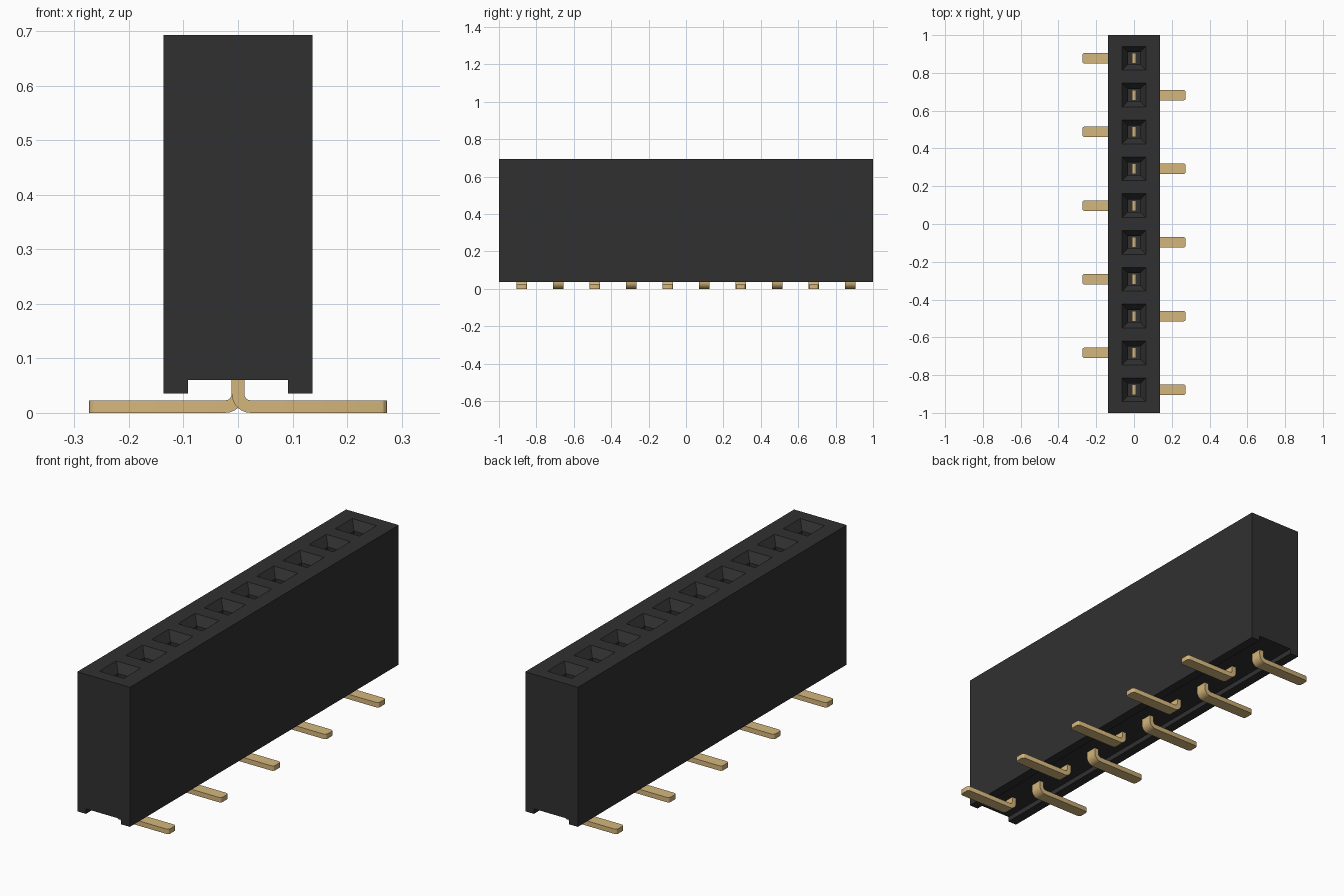
import bpy, bmesh
from math import cos, sin, pi, radians

if "Cube" in bpy.data.objects:
    bpy.data.objects.remove(bpy.data.objects["Cube"])

COUNT, PITCH = 10, 0.195
HALF_W, TOP, FOOT, CHANNEL_Z, CHANNEL_W = 0.137, 0.693, 0.036, 0.06, 0.092
PIN_T, PIN_W, REACH, SOCKET_FLOOR = 0.023, 0.056, 0.273, 0.3


def material(name, color, roughness):
    m = bpy.data.materials.new(name)
    m.use_nodes = True
    m.diffuse_color = color
    bsdf = m.node_tree.nodes["Principled BSDF"]
    bsdf.inputs["Base Color"].default_value = color
    bsdf.inputs["Roughness"].default_value = roughness
    return m


def finish(bm, name, mat):
    bmesh.ops.remove_doubles(bm, verts=bm.verts, dist=0.0001)
    bmesh.ops.recalc_face_normals(bm, faces=bm.faces)
    mesh = bpy.data.meshes.new(name)
    bm.to_mesh(mesh)
    bm.free()
    mesh.materials.append(mat)
    mesh.shade_smooth()
    mesh.set_sharp_from_angle(angle=radians(30))
    obj = bpy.data.objects.new(name, mesh)
    bpy.context.collection.objects.link(obj)
    return obj


def bridge(bm, a, b):
    for i in range(len(a)):
        j = (i + 1) % len(a)
        bm.faces.new((a[i], a[j], b[j], b[i]))


black = material("black plastic", (0.03, 0.03, 0.03, 1), 0.6)
gold = material("gold metal", (0.66, 0.47, 0.2, 1), 0.5)
centres = [(i - (COUNT - 1) / 2) * PITCH for i in range(COUNT)]

# Housing: channelled section carried along the row of sockets
bm = bmesh.new()
section = [(HALF_W, TOP), (HALF_W, FOOT), (CHANNEL_W, FOOT), (CHANNEL_W, CHANNEL_Z)]
section += [(-x, z) for x, z in reversed(section)]
stations = [-1] + [y + PITCH / 2 for y in centres[:-1]] + [1]
rows = [[bm.verts.new((x, y, z)) for x, z in section] for y in stations]
for a, b in zip(rows, rows[1:]):
    for k in range(len(section) - 1):
        bm.faces.new((a[k], a[k + 1], b[k + 1], b[k]))
bm.faces.new(rows[0])
bm.faces.new(rows[-1])


# Sockets: rim, sloped lead-in, square shaft and floor
def ring(hx, y0, y1, z):
    corners = [(-hx, y0), (hx, y0), (hx, y1), (-hx, y1)]
    return [bm.verts.new((x, y, z)) for x, y in corners]


for y, y0, y1 in zip(centres, stations, stations[1:]):
    rings = [ring(HALF_W, y0, y1, TOP)]
    for h, z in [(0.063, TOP), (0.033, TOP - 0.04), (0.033, SOCKET_FLOOR)]:
        rings.append(ring(h, y - h, y + h, z))
    for a, b in zip(rings, rings[1:]):
        bridge(bm, a, b)
    bm.faces.new(rings[-1])
finish(bm, "housing", black)


# Pins: upright strip bent outwards into a flat foot
def make_pin(name, y, side):
    bm = bmesh.new()
    half, inner = PIN_T / 2, 0.012
    outer = inner + PIN_T
    cx, cz = half + inner, PIN_T + inner
    arc = [pi + pi / 2 * k / 6 for k in range(7)]
    profile = [(-half, SOCKET_FLOOR + 0.05)]
    profile += [(cx + outer * cos(t), cz + outer * sin(t)) for t in arc]
    profile += [(REACH, 0), (REACH, PIN_T)]
    profile += [(cx + inner * cos(t), cz + inner * sin(t)) for t in reversed(arc)]
    profile.append((half, SOCKET_FLOOR + 0.05))
    ends = [[bm.verts.new((side * x, y + s * PIN_W / 2, z)) for x, z in profile]
            for s in (-1, 1)]
    bridge(bm, *ends)
    for e in ends:
        bm.faces.new(e)
    # Rounded corners at the tip of the foot
    tips = [e for e in bm.edges
            if all(abs(abs(v.co.x) - REACH) < 0.001 for v in e.verts)
            and abs(e.verts[0].co.z - e.verts[1].co.z) > 0.01]
    bmesh.ops.bevel(bm, geom=tips, offset=0.012, segments=3, profile=0.5, affect='EDGES')
    finish(bm, name, gold)


for i, y in enumerate(centres):
    make_pin(f"pin_{i + 1}", y, 1 if i % 2 == 0 else -1)
